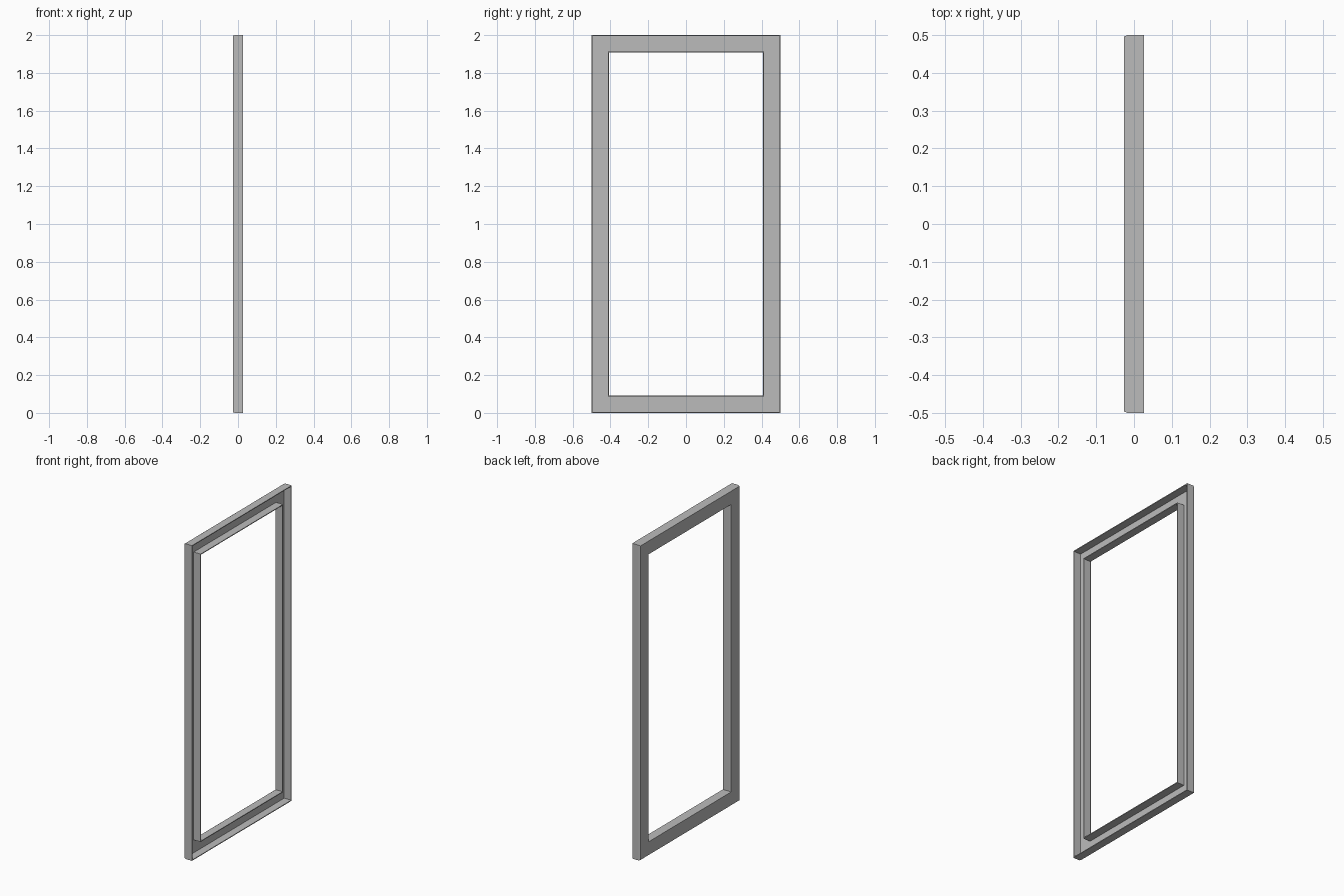
import bpy
import bmesh

cube = bpy.data.objects.get("Cube")
if cube:
    bpy.data.objects.remove(cube, do_unlink=True)

# Plain grey metal
metal = bpy.data.materials.new("grey_metal")
metal.use_nodes = True
GREY = (0.5, 0.5, 0.5, 1)
metal.diffuse_color = GREY
metal.node_tree.nodes["Principled BSDF"].inputs["Base Color"].default_value = GREY

HALF_WIDTH, HEIGHT = 0.5, 2.0
BACK, FRONT = -0.027, 0.027     # depth range along x
RAIL, WALL = 0.092, 0.005       # rail width and sheet thickness
BEVEL_IN, BEVEL_X = 0.004, 0.009

# Channel section as (inset from outer edge, x): open towards +x
half = [(0, FRONT), (0, BACK + BEVEL_X), (BEVEL_IN, BACK)]
outside = half + [(RAIL - d, x) for d, x in reversed(half)]
inside = [(RAIL - WALL, FRONT), (RAIL - WALL, BACK + WALL),
          (WALL, BACK + WALL), (WALL, FRONT)]
section = outside + inside


def mitred_ring(bm, inset, x):
    """Four corner vertices of the rectangle at one section point."""
    w, lo, hi = HALF_WIDTH - inset, inset, HEIGHT - inset
    return [bm.verts.new((x, y, z))
            for y, z in ((-w, lo), (w, lo), (w, hi), (-w, hi))]


# Frame: section swept around the rectangle with mitred corners
bm = bmesh.new()
rings = [mitred_ring(bm, d, x) for d, x in section]
for a, b in zip(rings, rings[1:] + rings[:1]):
    for i in range(4):
        j = (i + 1) % 4
        bm.faces.new((a[i], a[j], b[j], b[i]))
bmesh.ops.recalc_face_normals(bm, faces=bm.faces)

mesh = bpy.data.meshes.new("door_frame")
bm.to_mesh(mesh)
bm.free()
mesh.materials.append(metal)
frame = bpy.data.objects.new("door_frame", mesh)
bpy.context.collection.objects.link(frame)
